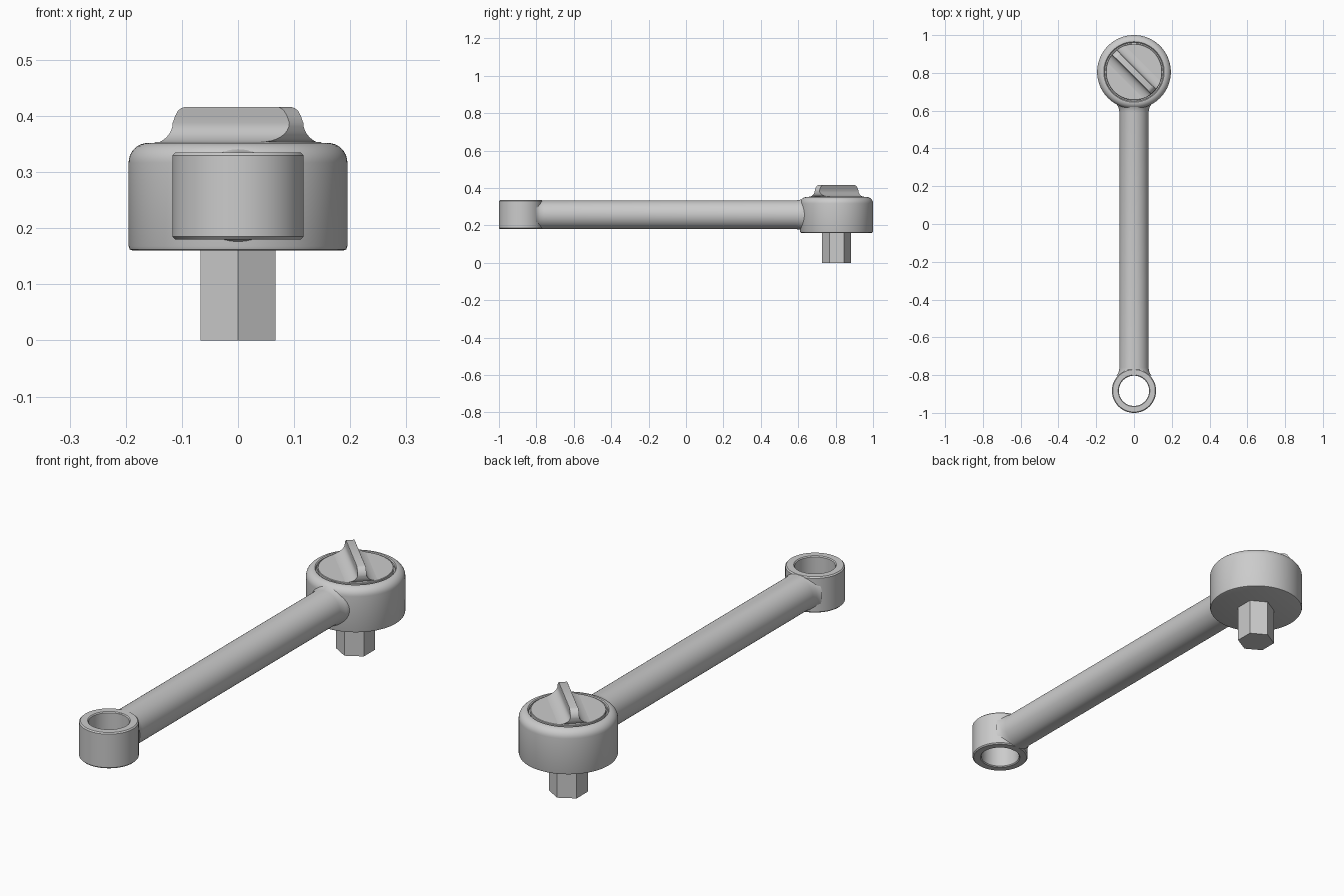
import bpy, bmesh
from math import sin, cos, pi, sqrt, radians
from mathutils import Matrix

cube = bpy.data.objects.get("Cube")
if cube:
    bpy.data.objects.remove(cube, do_unlink=True)

steel = bpy.data.materials.new("light_grey")
steel.use_nodes = True
GREY = (0.6, 0.6, 0.6, 1)
steel.diffuse_color = GREY
steel.node_tree.nodes["Principled BSDF"].inputs["Base Color"].default_value = GREY

HEAD_Y, RING_Y, ROD_Z = 0.805, -0.883, 0.257


def loft(name, sections, cap=True, closed=False, place=Matrix()):
    """Skin a row of equal-length point loops."""
    bm = bmesh.new()
    loops = [[bm.verts.new(p) for p in s] for s in sections]
    pairs = list(zip(loops, loops[1:]))
    if closed:
        pairs.append((loops[-1], loops[0]))
    for a, b in pairs:
        for i in range(len(a)):
            j = (i + 1) % len(a)
            bm.faces.new((a[i], a[j], b[j], b[i]))
    if cap:
        bm.faces.new(loops[0][::-1])
        bm.faces.new(loops[-1])
    bmesh.ops.recalc_face_normals(bm, faces=bm.faces)
    bm.transform(place)
    mesh = bpy.data.meshes.new(name)
    bm.to_mesh(mesh)
    bm.free()
    mesh.materials.append(steel)
    ob = bpy.data.objects.new(name, mesh)
    bpy.context.collection.objects.link(ob)
    bpy.ops.object.select_all(action='DESELECT')
    ob.select_set(True)
    bpy.context.view_layer.objects.active = ob
    bpy.ops.object.shade_smooth_by_angle(angle=radians(35))
    return ob


def circle(r, z, n, turn=0):
    return [(r * cos(turn + 2 * pi * i / n), r * sin(turn + 2 * pi * i / n), z) for i in range(n)]


def turned(name, profile, y, n=96, turn=0, **kw):
    return loft(name, [circle(r, z, n, turn) for r, z in profile],
                place=Matrix.Translation((0, y, 0)), **kw)


# Round head with a rolled top rim and a shallow recess for the dial
rim = [(0.160 + 0.035 * cos(a), 0.317 + 0.035 * sin(a)) for a in (pi / 2 * i / 8 for i in range(9))]
turned("ratchet_head",
       [(0.187, 0.16), (0.193, 0.162), (0.195, 0.168)] + rim +
       [(0.156, 0.349), (0.155, 0.34)], HEAD_Y)

# Hexagonal drive below the head
turned("hex_drive", [(0.077, 0), (0.077, 0.17)], HEAD_Y, n=6, turn=pi / 2)

# Dial disc
turned("dial_disc", [(0.149, 0.33), (0.149, 0.352), (0.147, 0.354)], HEAD_Y)

# Diagonal thumb fin, flaring into the disc
fin = []
for i in range(9):
    a = pi / 2 * i / 8
    w = 0.0175 + 0.06 * (1 - sin(a))
    fin.append((0.353 + 0.035 * (1 - cos(a)), w, sqrt(0.148 ** 2 - w * w)))
fin += [(0.400, 0.0175, 0.141), (0.409, 0.0175, 0.134), (0.414, 0.0175, 0.126), (0.416, 0.0165, 0.118)]
loft("dial_fin", [[(s, w, z), (-s, w, z), (-s, -w, z), (s, -w, z)] for z, w, s in fin],
     place=Matrix.Translation((0, HEAD_Y, 0)) @ Matrix.Rotation(-pi / 4, 4, 'Z'))

# Open end ring with softened edges
turned("end_ring",
       [(0.080, 0.184), (0.084, 0.18), (0.112, 0.18), (0.117, 0.185),
        (0.117, 0.330), (0.112, 0.335), (0.084, 0.335), (0.080, 0.331)],
       RING_Y, cap=False, closed=True)

# Round handle with small fillets; the ring end stays flush top and bottom
sections = []
for y, r in [(-0.801, 0.092), (-0.793, 0.085), (-0.78, 0.080), (-0.76, 0.077),
             (0.59, 0.077), (0.605, 0.079), (0.62, 0.084), (0.632, 0.091), (0.66, 0.091)]:
    limit = 0.077 if y < 0 else 1
    sections.append([(x, y, ROD_Z + max(-limit, min(limit, z))) for x, z, _ in circle(r, 0, 64)])
loft("handle_rod", sections)
